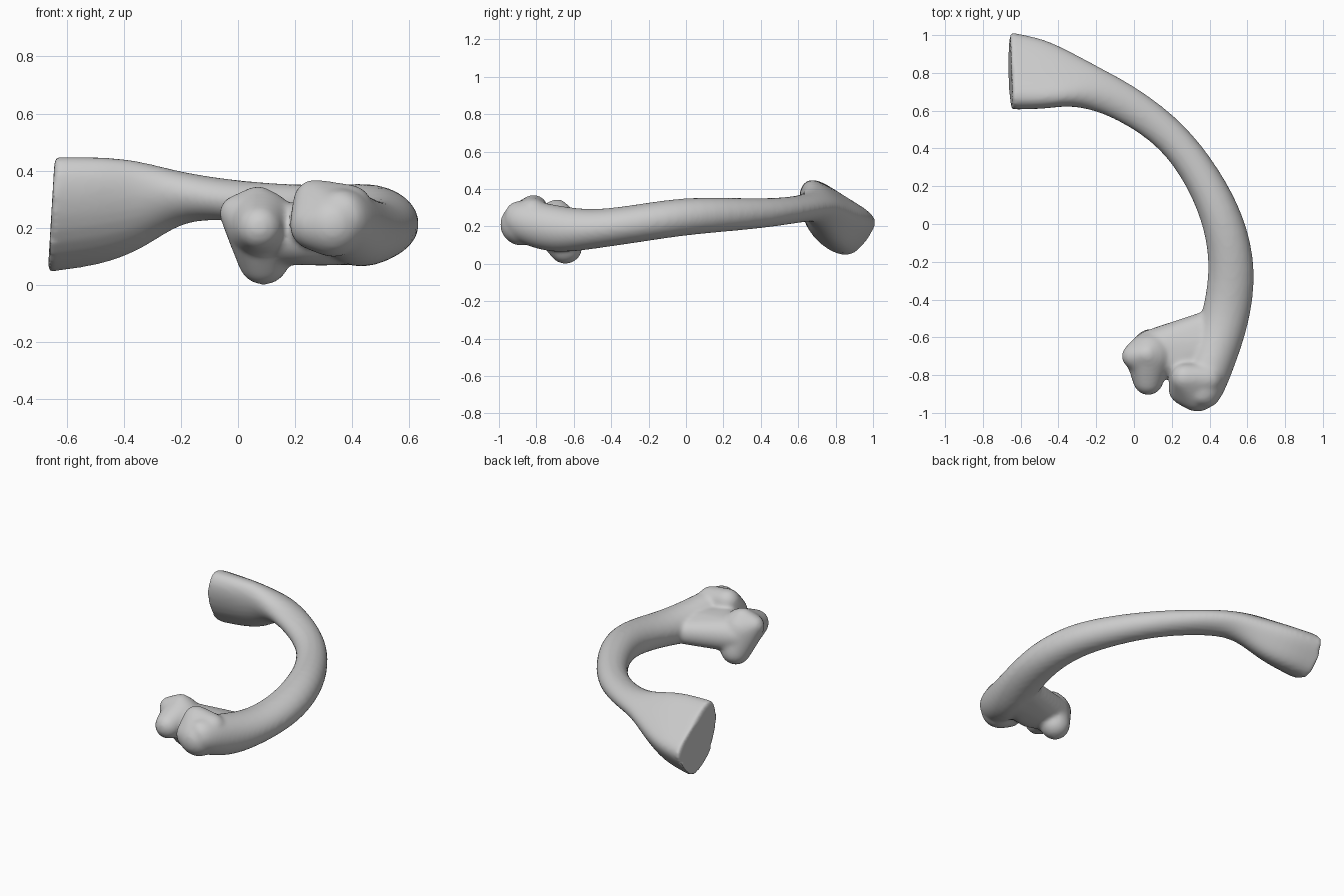
import bpy, bmesh, math
from mathutils import Vector

if "Cube" in bpy.data.objects:
    bpy.data.objects.remove(bpy.data.objects["Cube"], do_unlink=True)

# One bone colour
bone_grey = bpy.data.materials.new("bone_grey")
bone_grey.use_nodes = True
colour = (0.6, 0.6, 0.6, 1)
bone_grey.diffuse_color = colour
bone_grey.node_tree.nodes["Principled BSDF"].inputs["Base Color"].default_value = colour

# Shaft stations: centre x, y, z, half width, half height, blend to the blocky end section
STATIONS = [
    (-.655, .81, .243, .188, .183, 1),
    (-.47, .795, .255, .172, .172, 1),
    (-.33, .757, .282, .128, .143, .8),
    (-.2, .715, .312, .108, .083, .3),
    (-.03, .637, .297, .1, .07, 0),
    (.205, .472, .273, .09, .076, 0),
    (.372, .24, .263, .097, .09, 0),
    (.484, 0, .255, .112, .102, 0),
    (.527, -.25, .217, .125, .103, 0),
    (.487, -.5, .18, .128, .102, 0),
    (.42, -.7, .182, .125, .132, 0),
    (.365, -.87, .225, .115, .125, 0),
    (.335, -.97, .24, .08, .08, 0),
]
# Kite-like section of the flared end, in its unit box
KITE = [(1.2, 0), (.3, .5), (-.5, 1.08), (-.9, 1),
        (-1.06, .5), (-.75, -.55), (.3, -1.2), (.75, -.6)]

# Head lumps, each the hull of a few balls: centre, radius
INNER_CORE = ((.08, -.7, .21), .125)
INNER_CREST = ((.07, -.69, .285), .062)
LUMPS = {
    "outer_knuckle": [((.335, -.88, .21), .115), ((.27, -.815, .292), .078),
                      ((.39, -.82, .27), .082), ((.272, -.87, .21), .092)],
    "inner_knuckle": [INNER_CORE, INNER_CREST,
                      ((.09, -.645, .09), .092), ((.0, -.7, .25), .066)],
    "front_boss": [INNER_CORE, ((.075, -.825, .2), .082)],
    "web": [((.1, -.665, .18), .11), ((.22, -.72, .18), .11),
            ((.45, -.62, .17), .1), ((.4, -.53, .17), .075), ((.3, -.7, .165), .1)],
}


def loft_shaft(bm):
    crease = bm.edges.layers.float.new("crease_edge")
    rings = []
    for i, (x, y, z, w, h, blend) in enumerate(STATIONS):
        a = Vector(STATIONS[max(i - 1, 0)][:2])
        b = Vector(STATIONS[min(i + 1, len(STATIONS) - 1)][:2])
        along = Vector((1, 0)) if blend == 1 else (b - a).normalized()
        out = Vector((-along.y, along.x))
        ring = []
        for k, (ku, kv) in enumerate(KITE):
            angle = k * math.pi / 4
            u = (math.cos(angle) * (1 - blend) + ku * blend) * w * 1.1
            v = (math.sin(angle) * (1 - blend) + kv * blend) * h * 1.1
            slant = v * .06 if i == 0 else 0
            ring.append(bm.verts.new((x + out.x * u + slant, y + out.y * u, z + v)))
        rings.append(ring)
    for r, s in zip(rings, rings[1:]):
        for k in range(8):
            bm.faces.new((r[k], r[(k + 1) % 8], s[(k + 1) % 8], s[k]))
    end_cap = bm.faces.new(list(reversed(rings[0])))
    bm.faces.new(rings[-1])
    for edge in end_cap.edges:
        edge[crease] = 1


def add_lump(bm, balls, sphere):
    verts = [bm.verts.new(Vector(c) + p * r) for c, r in balls for p in sphere]
    hull = bmesh.ops.convex_hull(bm, input=verts)
    inside = {g for g in hull["geom_interior"] + hull["geom_unused"]
              if isinstance(g, bmesh.types.BMVert)}
    bmesh.ops.delete(bm, geom=list(inside), context="VERTS")


# Unit ball points for the lumps
ball = bmesh.new()
bmesh.ops.create_icosphere(ball, subdivisions=3, radius=1)
sphere = [v.co.copy() for v in ball.verts]
ball.free()

bm = bmesh.new()
loft_shaft(bm)
for balls in LUMPS.values():
    add_lump(bm, balls, sphere)
bmesh.ops.recalc_face_normals(bm, faces=bm.faces)
mesh = bpy.data.meshes.new("curved_bone_cage")
bm.to_mesh(mesh)
bm.free()
bone = bpy.data.objects.new("curved_bone", mesh)
bpy.context.collection.objects.link(bone)

# Fuse everything into one smooth skin
sub = bone.modifiers.new("round", "SUBSURF")
sub.levels = sub.render_levels = 2
fuse = bone.modifiers.new("fuse", "REMESH")
fuse.mode = "VOXEL"
fuse.voxel_size = .012
soften = bone.modifiers.new("soften", "SMOOTH")
soften.factor = .5
soften.iterations = 10

bpy.context.view_layer.update()
graph = bpy.context.evaluated_depsgraph_get()
skin = bpy.data.meshes.new_from_object(bone.evaluated_get(graph))
bone.modifiers.clear()
bone.data = skin
skin.name = "curved_bone_skin"

skin.materials.clear()
skin.materials.append(bone_grey)
bpy.ops.object.select_all(action="DESELECT")
bone.select_set(True)
bpy.context.view_layer.objects.active = bone
bpy.ops.object.shade_smooth_by_angle(angle=math.radians(40))
